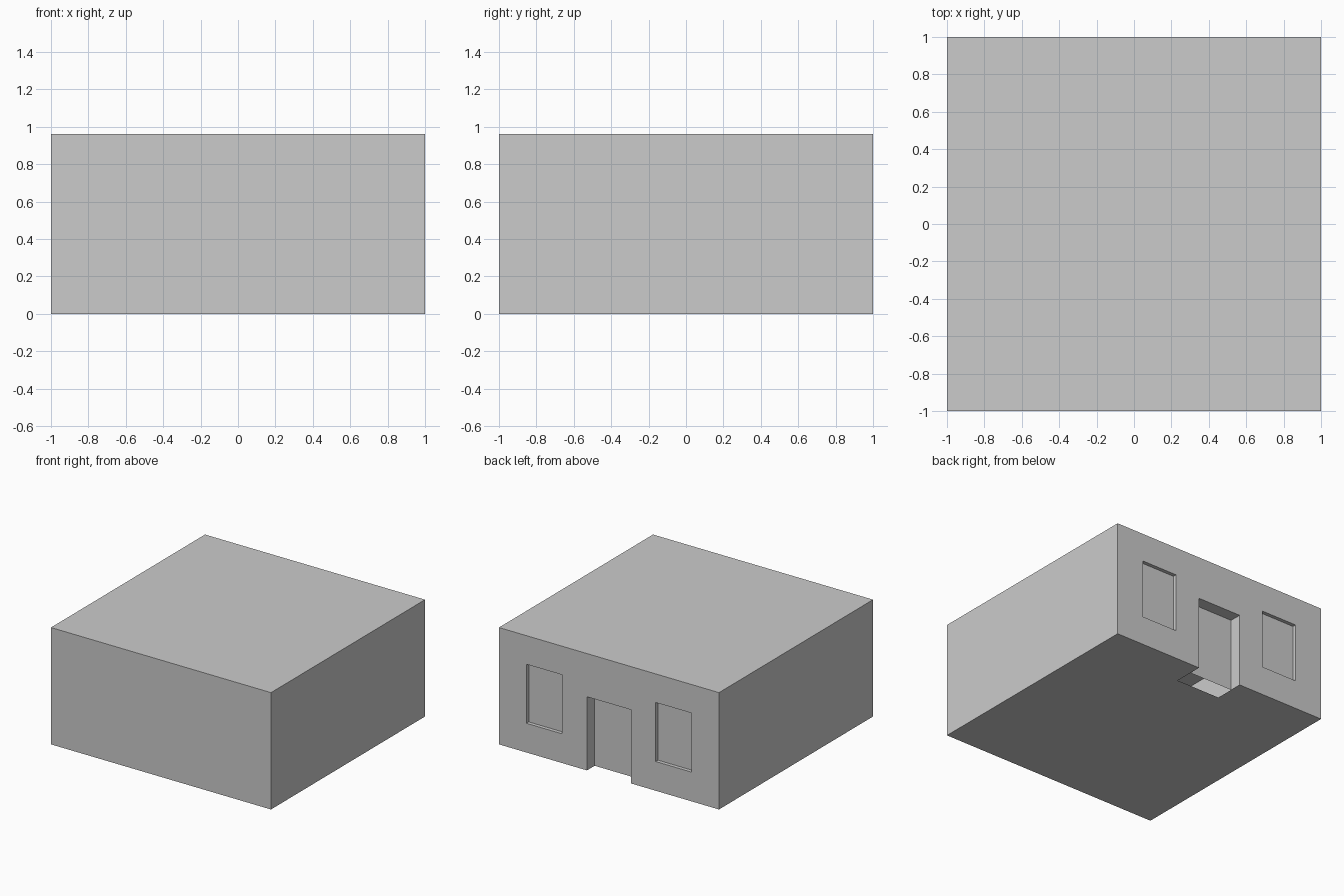
import bpy, bmesh

if "Cube" in bpy.data.objects:
    bpy.data.objects.remove(bpy.data.objects["Cube"])

H = 0.96                                   # wall height
XS = [-1, -0.75, -0.425, -0.2, 0.2, 0.425, 0.75, 1]
ZS = [0, 0.24, 0.605, 0.725, H]
DOOR = (-0.2, 0.2, 0, 0.605)               # x0, x1, z0, z1
WINDOWS = [(-0.75, -0.425, 0.24, 0.725), (0.425, 0.75, 0.24, 0.725)]


def quad(bm, *pts):
    bm.faces.new([bm.verts.new(p) for p in pts])


def cells(us, vs, holes):
    """Grid cells of a rectangular panel, leaving out those inside a hole."""
    for u0, u1 in zip(us, us[1:]):
        for v0, v1 in zip(vs, vs[1:]):
            u, v = (u0 + u1) / 2, (v0 + v1) / 2
            if not any(a < u < b and c < v < d for a, b, c, d in holes):
                yield u0, u1, v0, v1


def finish(bm, name):
    bmesh.ops.remove_doubles(bm, verts=bm.verts, dist=1e-5)
    mesh = bpy.data.meshes.new(name)
    bm.to_mesh(mesh)
    bm.free()
    bpy.context.collection.objects.link(bpy.data.objects.new(name, mesh))


def recess(name, x0, x1, z0, z1, depth, sill=True):
    """Set-back panel with its reveals in the back wall."""
    bm = bmesh.new()
    y = 1 - depth
    quad(bm, (x1, y, z0), (x0, y, z0), (x0, y, z1), (x1, y, z1))
    quad(bm, (x0, y, z0), (x0, 1, z0), (x0, 1, z1), (x0, y, z1))
    quad(bm, (x1, 1, z0), (x1, y, z0), (x1, y, z1), (x1, 1, z1))
    quad(bm, (x0, y, z1), (x0, 1, z1), (x1, 1, z1), (x1, y, z1))
    if sill:
        quad(bm, (x0, 1, z0), (x0, y, z0), (x1, y, z0), (x1, 1, z0))
    finish(bm, name)


# Hollow thin-walled building: roof, front and side walls
bm = bmesh.new()
quad(bm, (-1, -1, H), (1, -1, H), (1, 1, H), (-1, 1, H))
quad(bm, (-1, -1, 0), (1, -1, 0), (1, -1, H), (-1, -1, H))
quad(bm, (1, -1, 0), (1, 1, 0), (1, 1, H), (1, -1, H))
quad(bm, (-1, 1, 0), (-1, -1, 0), (-1, -1, H), (-1, 1, H))
# Back wall with door and window openings
for x0, x1, z0, z1 in cells(XS, ZS, [DOOR] + WINDOWS):
    quad(bm, (x1, 1, z0), (x0, 1, z0), (x0, 1, z1), (x1, 1, z1))
# Floor with an open notch at the doorway
for x0, x1, y0, y1 in cells([-1, -0.2, 0.2, 1], [-1, 0.75, 1], [(-0.2, 0.2, 0.75, 1)]):
    quad(bm, (x0, y0, 0), (x0, y1, 0), (x1, y1, 0), (x1, y0, 0))
finish(bm, "building_shell")

# Door and windows
recess("door", *DOOR, 0.1, sill=False)
for side, w in zip(("left", "right"), WINDOWS):
    recess("window_" + side, *w, 0.03)
